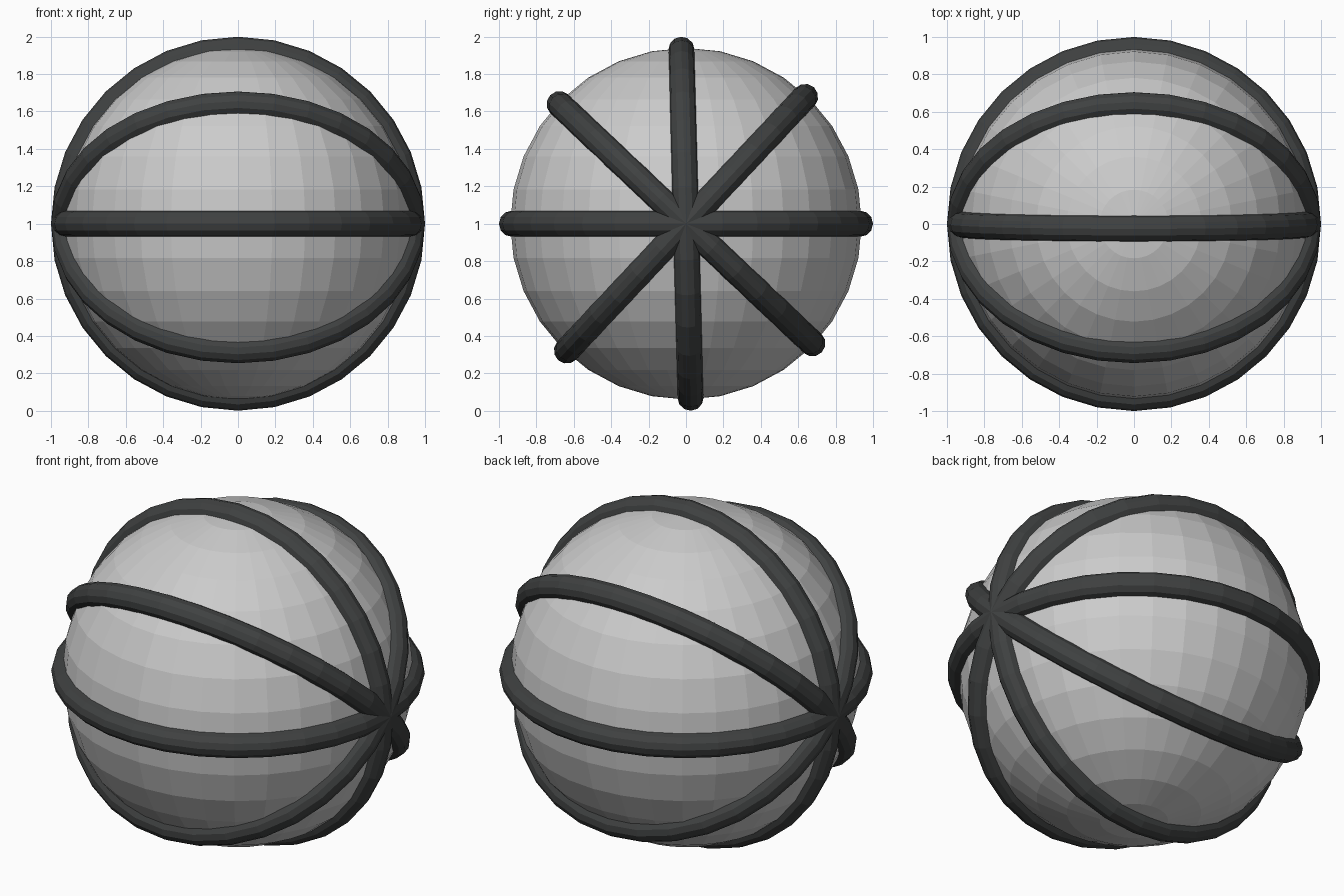
import bpy
from math import radians

if "Cube" in bpy.data.objects:
    bpy.data.objects.remove(bpy.data.objects["Cube"])

CENTRE = (0, 0, 1.0)

# Faceted ball
bpy.ops.mesh.primitive_uv_sphere_add(segments=32, ring_count=16, radius=0.94, location=CENTRE)
bpy.context.object.name = "ball"

dark = bpy.data.materials.new("dark_grey")
dark.diffuse_color = (0.05, 0.053, 0.053, 1)
dark.use_nodes = True
dark.node_tree.nodes["Principled BSDF"].inputs["Base Color"].default_value = dark.diffuse_color

# Four great-circle bands crossing at the left and right poles
for i, angle in enumerate((0, 46.8, 91.5, 136.6)):
    bpy.ops.mesh.primitive_torus_add(
        major_segments=32, minor_segments=12, major_radius=0.93, minor_radius=0.07,
        location=CENTRE, rotation=(radians(angle), 0, 0))
    band = bpy.context.object
    band.name = f"band_{i + 1}"
    band.data.materials.append(dark)
    for poly in band.data.polygons:
        poly.use_smooth = False
